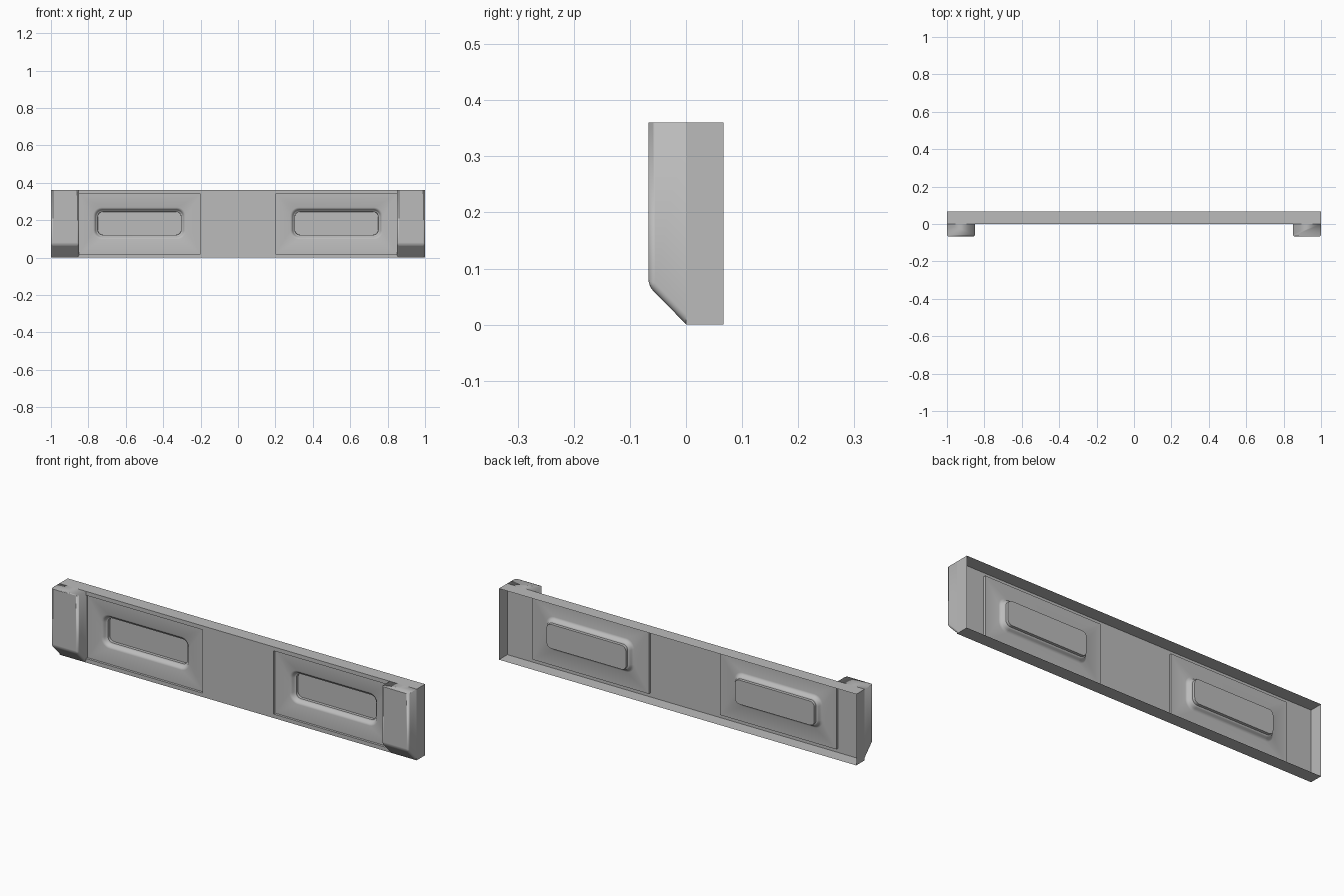
import bpy, bmesh, math
from mathutils import Vector

cube = bpy.data.objects.get("Cube")
if cube:
    bpy.data.objects.remove(cube)

HEIGHT, DEPTH = 0.36, 0.067
PANEL_X, PANEL_Z = (0.2, 0.85), (0.02, 0.34)

grey = bpy.data.materials.new("plain_grey")
grey.use_nodes = True
grey.diffuse_color = (0.5, 0.5, 0.5, 1)
grey.node_tree.nodes["Principled BSDF"].inputs["Base Color"].default_value = (0.5, 0.5, 0.5, 1)


def make_object(name, bm):
    mesh = bpy.data.meshes.new(name)
    bm.to_mesh(mesh)
    bm.free()
    mesh.materials.append(grey)
    obj = bpy.data.objects.new(name, mesh)
    bpy.context.collection.objects.link(obj)
    return obj


def rounded_loop(bm, cx, cz, hx, hz, r, y, seg=6):
    """Rounded rectangle of vertices in the plane y."""
    verts = []
    for i, (sx, sz) in enumerate([(1, 1), (-1, 1), (-1, -1), (1, -1)]):
        for k in range(seg + 1):
            a = math.pi / 2 * (i + k / seg)
            verts.append(bm.verts.new((cx + sx * (hx - r) + r * math.cos(a), y,
                                       cz + sz * (hz - r) + r * math.sin(a))))
    return verts


def shade(obj, angle):
    bpy.ops.object.select_all(action='DESELECT')
    obj.select_set(True)
    bpy.context.view_layer.objects.active = obj
    bpy.ops.object.shade_smooth_by_angle(angle=math.radians(angle))


# Main shell: thin front sheet with two panel openings, rim folded backwards
bm = bmesh.new()
xs = [-1, -PANEL_X[1], -PANEL_X[0], PANEL_X[0], PANEL_X[1], 1]
zs = [0, *PANEL_Z, HEIGHT]
grid = [[bm.verts.new((x, 0, z)) for z in zs] for x in xs]
for i in range(5):
    for j in range(3):
        if not (i in (1, 3) and j == 1):
            bm.faces.new((grid[i][j], grid[i + 1][j], grid[i + 1][j + 1], grid[i][j + 1]))
rim = [e for e in bm.edges if e.is_boundary and
       any(all(abs(v.co[axis] - side) < 1e-5 for v in e.verts)
           for axis, side in ((0, -1), (0, 1), (2, 0), (2, HEIGHT)))]
folded = bmesh.ops.extrude_edge_only(bm, edges=rim)["geom"]
for v in folded:
    if isinstance(v, bmesh.types.BMVert):
        v.co.y = DEPTH
bmesh.ops.dissolve_limit(bm, angle_limit=0.01, verts=bm.verts, edges=[
    e for e in bm.edges if any(v.co.y > 0.01 for v in e.verts)])
make_object("shell", bm)

# Recessed panels, each pressed into a rounded pocket
# Each step: half width, half height, corner radius, depth
pocket_steps = [(0.247, 0.085, 0.045, 0.012), (0.241, 0.079, 0.041, 0.014),
                (0.236, 0.074, 0.037, 0.019), (0.232, 0.070, 0.034, 0.028),
                (0.229, 0.067, 0.031, 0.031), (0.223, 0.062, 0.026, 0.032),
                (0.222, 0.061, 0.025, 0.045)]
for side, label in ((1, "left"), (-1, "right")):
    bm = bmesh.new()
    px, pz = side * sum(PANEL_X) / 2, sum(PANEL_Z) / 2
    hx, hz = (PANEL_X[1] - PANEL_X[0]) / 2, (PANEL_Z[1] - PANEL_Z[0]) / 2
    loops = [rounded_loop(bm, px, pz, hx, hz, 0, y) for y in (0, 0.012)]
    loops += [rounded_loop(bm, side * 0.527, 0.183, *step) for step in pocket_steps]
    for a, b in zip(loops, loops[1:]):
        for k in range(len(a)):
            n = (k + 1) % len(a)
            bm.faces.new((a[k], b[k], b[n], a[n]))
    bm.faces.new(loops[-1])
    bmesh.ops.remove_doubles(bm, verts=bm.verts, dist=1e-5)
    bmesh.ops.recalc_face_normals(bm, faces=bm.faces)
    floor = min(bm.faces, key=lambda f: -f.calc_center_median().y)
    if floor.normal.y > 0:
        bmesh.ops.reverse_faces(bm, faces=bm.faces)
    shade(make_object(label + "_panel", bm), 40)

# End blocks: chamfered at the bottom, softened around the front, open behind
for side, label in ((1, "left"), (-1, "right")):
    bm = bmesh.new()
    profile = [(0, HEIGHT), (-DEPTH, HEIGHT), (-DEPTH, 0.069), (0, 0.001)]
    rings = [[bm.verts.new((side * x, y, z)) for y, z in profile] for x in (0.85, 1)]
    for k in range(3):
        bm.faces.new((rings[0][k], rings[0][k + 1], rings[1][k + 1], rings[1][k]))
    for ring in rings:
        bm.faces.new(ring)
    bmesh.ops.recalc_face_normals(bm, faces=bm.faces)
    if max(bm.faces, key=lambda f: f.calc_area()).normal.y > 0:
        bmesh.ops.reverse_faces(bm, faces=bm.faces)
    soft = [e for e in bm.edges if not e.is_boundary
            and any(v.co.z < HEIGHT - 0.01 for v in e.verts)]
    bmesh.ops.bevel(bm, geom=soft, offset=0.012, segments=4, profile=0.5, affect='EDGES')
    block = make_object(label + "_end_block", bm)
    shade(block, 180)
    weighted = block.modifiers.new("soft_normals", 'WEIGHTED_NORMAL')
    weighted.weight = 100
